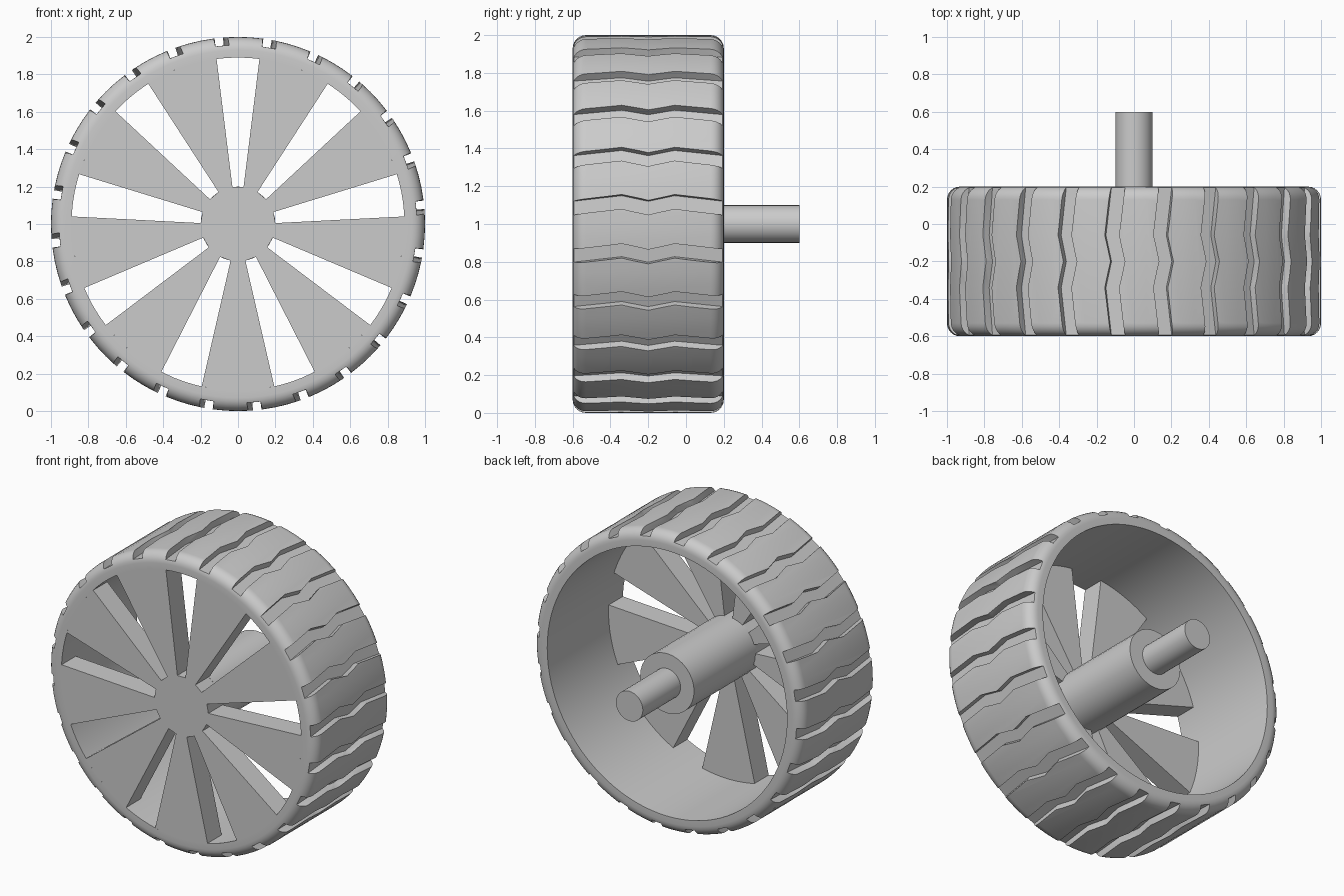
import bpy, bmesh
from math import radians, sin, cos, pi, tau

if "Cube" in bpy.data.objects:
    bpy.data.objects.remove(bpy.data.objects["Cube"])

FRONT, BACK, AXLE_END = -0.6, 0.2, 0.6
OUTER, BORE, FILLET = 1.0, 0.89, 0.07
SPOKES, GROOVES, SEGMENTS = 9, 24, 96

grey = bpy.data.materials.new("plain grey")
grey.use_nodes = True
grey.diffuse_color = (0.6, 0.6, 0.6, 1)
grey.node_tree.nodes["Principled BSDF"].inputs["Base Color"].default_value = (0.6, 0.6, 0.6, 1)


def polar(r, a, y):
    """Point at radius r and angle a around the wheel axis."""
    return (r * cos(a), y, 1 + r * sin(a))


def finish(name, bm):
    bmesh.ops.recalc_face_normals(bm, faces=bm.faces)
    mesh = bpy.data.meshes.new(name)
    bm.to_mesh(mesh)
    bm.free()
    mesh.materials.append(grey)
    obj = bpy.data.objects.new(name, mesh)
    bpy.context.collection.objects.link(obj)
    return obj


def select(obj):
    bpy.ops.object.select_all(action='DESELECT')
    obj.select_set(True)
    bpy.context.view_layer.objects.active = obj


def smooth(obj):
    select(obj)
    bpy.ops.object.shade_smooth_by_angle(angle=radians(30))


def bridge(bm, rings, closed):
    """Join successive rings of vertices with quads."""
    pairs = list(zip(rings, rings[1:]))
    if closed:
        pairs.append((rings[-1], rings[0]))
    for a, b in pairs:
        n = len(a)
        for i in range(n):
            j = (i + 1) % n
            bm.faces.new((a[i], a[j], b[j], b[i]))


def prism(name, outline, y0, y1):
    """Extrude an outline of (radius, angle) points along the axle."""
    bm = bmesh.new()
    rings = [[bm.verts.new(polar(r, a, y)) for r, a in outline] for y in (y0, y1)]
    bridge(bm, rings, False)
    for ring in rings:
        bm.faces.new(ring)
    return finish(name, bm)


# Tyre: rounded profile revolved around the axle
profile = [(BORE, BACK), (BORE, FRONT)]
for side, start in ((FRONT + FILLET, -pi / 2), (BACK - FILLET, 0)):
    for i in range(7):
        t = start + i * pi / 12
        profile.append((OUTER - FILLET + FILLET * cos(t), side + FILLET * sin(t)))
bm = bmesh.new()
rings = [[bm.verts.new(polar(r, tau * k / SEGMENTS, y)) for r, y in profile]
         for k in range(SEGMENTS)]
bridge(bm, rings, True)
tyre = finish("tyre", bm)

# Zigzag tread grooves cut across the tyre
zigzag = [(-0.7, 0), (FRONT, 0), (-0.34, 1.8), (-0.2, 0), (-0.06, 1.8), (BACK, 0), (0.3, 0)]
bm = bmesh.new()
for k in range(GROOVES):
    base = 5 + k * 360 / GROOVES
    rings = []
    for y, shift in zigzag:
        low, high = radians(base + shift - 2.2), radians(base + shift + 2.2)
        corners = ((0.957, low), (1.1, low), (1.1, high), (0.957, high))
        rings.append([bm.verts.new(polar(r, a, y)) for r, a in corners])
    bridge(bm, rings, False)
    bm.faces.new(rings[0])
    bm.faces.new(rings[-1])
cutter = finish("groove_cutter", bm)
cutter.hide_render = True
cut = tyre.modifiers.new("grooves", 'BOOLEAN')
cut.operation = 'DIFFERENCE'
cut.solver = 'EXACT'
cut.object = cutter
select(tyre)
bpy.ops.object.modifier_apply(modifier=cut.name)
bpy.data.objects.remove(cutter)
smooth(tyre)

# Spoked front disc: one star outline, wide spokes between tapered slots
inner, outer = 0.03 / 0.2, 0.115 / BORE
outline = []
for k in range(SPOKES):
    slot = pi / 2 + tau * k / SPOKES
    following = slot + tau / SPOKES
    outline.append((0.2, slot + inner))
    for i in range(9):
        t = i / 8
        outline.append((BORE, (slot + outer) * (1 - t) + (following - outer) * t))
    outline.append((0.2, following - inner))
prism("spoked_disc", outline, FRONT, FRONT + 0.15)

# Hub sleeve and axle
for name, radius, y0, y1 in (("hub", 0.2, FRONT + 0.14, BACK), ("axle", 0.1, 0.1, AXLE_END)):
    smooth(prism(name, [(radius, tau * i / 32) for i in range(32)], y0, y1))
